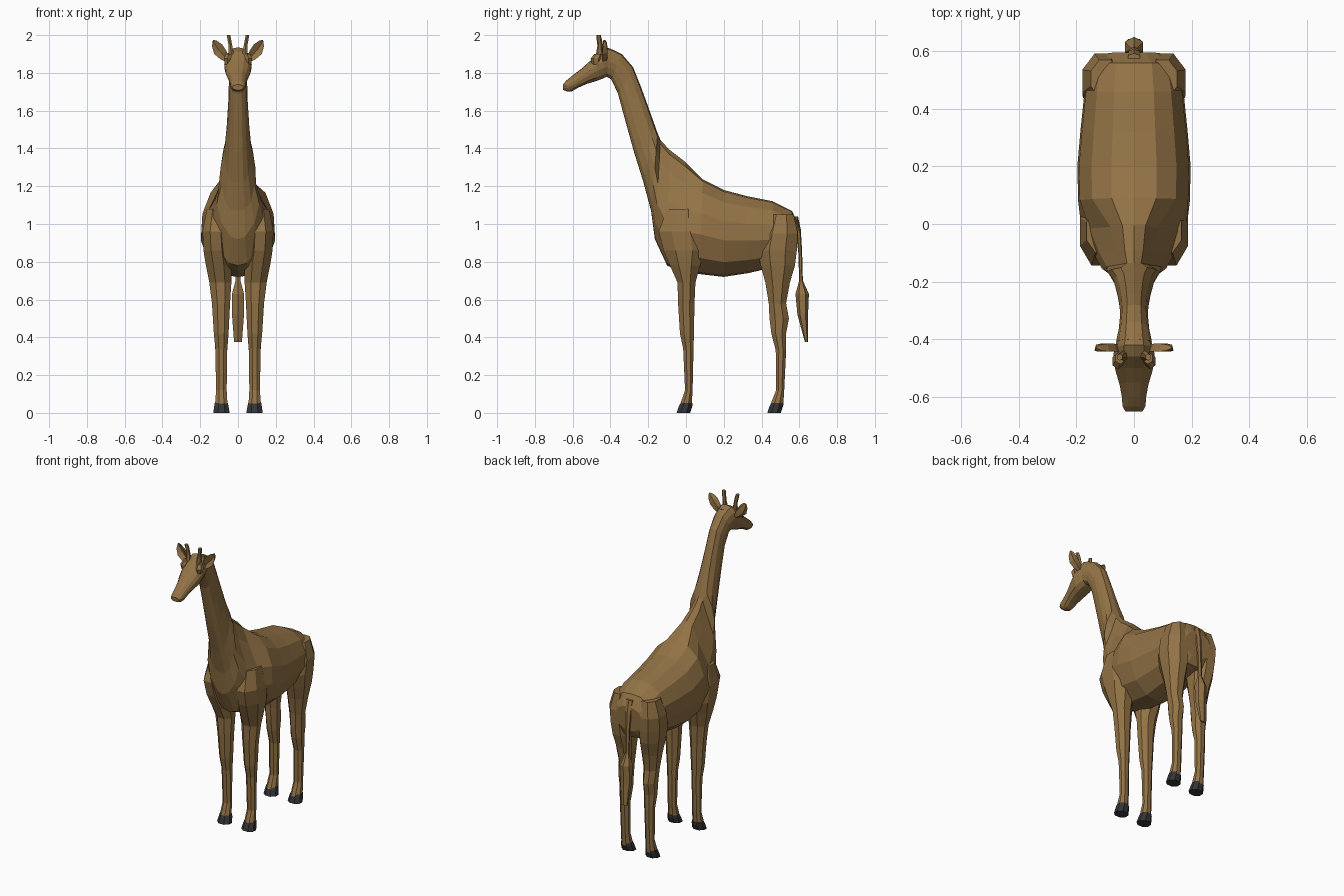
import bpy, bmesh, math
from mathutils import Vector


def material(name, rgb):
    m = bpy.data.materials.new(name)
    m.diffuse_color = (*rgb, 1)
    return m


COAT = material("tan_coat", (0.29, 0.17, 0.06))
HOOF = material("dark_hoof", (0.035, 0.035, 0.04))


def loft(name, rings, mat, mirror=False):
    """Skin a list of equal-length point rings and cap both ends."""
    bm = bmesh.new()
    loops = [[bm.verts.new(p) for p in r] for r in rings]
    n = len(loops[0])
    for a, b in zip(loops, loops[1:]):
        for i in range(n):
            j = (i + 1) % n
            bm.faces.new((a[i], a[j], b[j], b[i]))
    bm.faces.new(loops[0])
    bm.faces.new(loops[-1])
    bmesh.ops.recalc_face_normals(bm, faces=bm.faces)
    me = bpy.data.meshes.new(name)
    bm.to_mesh(me)
    bm.free()
    me.materials.append(mat)
    ob = bpy.data.objects.new(name, me)
    bpy.context.collection.objects.link(ob)
    if mirror:
        ob.modifiers.new("mirror", 'MIRROR')
    return ob


# Half cross-sections from top to bottom: (width fraction, height fraction)
BARREL = [(0, 1), (.4, .98), (.75, .86), (.97, .64), (1, .42), (.78, .17), (.35, .02), (0, 0)]
WITHERS = [(0, 1), (.22, .96), (.45, .80), (.85, .56), (1, .36), (.78, .16), (.32, .02), (0, 0)]
TUBE = [(0, 1), (.5, .96), (.85, .78), (1, .56), (.95, .34), (.75, .12), (.4, .01), (0, 0)]


def section(top_y, top_z, low_y, low_z, w, shape):
    top, low = Vector((0, top_y, top_z)), Vector((0, low_y, low_z))
    right = [low.lerp(top, v) + Vector((u * w, 0, 0)) for u, v in shape]
    left = [Vector((-p.x, p.y, p.z)) for p in right[-2:0:-1]]
    return right + left


def blocks(rows, sides=8):
    """Horizontal rings given as z, x min, x max, y min, y max."""
    out = []
    for z, x0, x1, y0, y1 in rows:
        ring = []
        for i in range(sides):
            a = 2 * math.pi * (i + .5) / sides
            ring.append(((x0 + x1) / 2 + (x1 - x0) / 2 * math.cos(a) * 1.08,
                         (y0 + y1) / 2 + (y1 - y0) / 2 * math.sin(a) * 1.08, z))
        out.append(ring)
    return out


# Body and neck
body = [
    (.597, 1.00, .585, .84, .10, BARREL),
    (.56, 1.07, .56, .79, .155, BARREL),
    (.46, 1.12, .46, .77, .172, BARREL),
    (.32, 1.148, .33, .74, .186, BARREL),
    (.20, 1.18, .20, .72, .197, BARREL),
    (.09, 1.235, .07, .735, .194, BARREL),
    (-.005, 1.33, -.03, .75, .182, WITHERS),
    (-.09, 1.395, -.10, .78, .145, WITHERS),
    (-.135, 1.445, -.165, .92, .112, WITHERS),
    (-.15, 1.48, -.185, 1.07, .092, TUBE),
    (-.168, 1.53, -.225, 1.22, .072, TUBE),
    (-.20, 1.62, -.275, 1.38, .060, TUBE),
    (-.24, 1.73, -.325, 1.56, .051, TUBE),
    (-.28, 1.83, -.36, 1.69, .048, TUBE),
    (-.34, 1.90, -.395, 1.765, .053, TUBE),
    (-.40, 1.928, -.42, 1.78, .062, TUBE),
]
loft("body_and_neck", [section(*r) for r in body], COAT)

# Head with tapering muzzle
head = [
    (-.38, 1.92, -.41, 1.785, .055),
    (-.42, 1.935, -.44, 1.770, .068),
    (-.46, 1.915, -.475, 1.757, .073),
    (-.50, 1.870, -.525, 1.742, .064),
    (-.55, 1.825, -.57, 1.722, .050),
    (-.60, 1.787, -.605, 1.702, .042),
    (-.635, 1.758, -.63, 1.702, .040),
    (-.652, 1.738, -.65, 1.710, .030),
]
loft("head", [section(*r, TUBE) for r in head], COAT)

# Front legs with shoulders
loft("front_leg", blocks([
    (1.08, .06, .165, -.10, .05),
    (.96, .05, .188, -.145, .09),
    (.86, .045, .183, -.12, .10),
    (.78, .035, .170, -.085, .075),
    (.69, .035, .152, -.045, .05),
    (.58, .042, .138, -.042, .045),
    (.42, .05, .128, -.032, .042),
    (.34, .057, .120, -.015, .04),
    (.12, .060, .116, -.005, .035),
    (.04, .055, .122, -.033, .03)]), COAT, True)

# Hind legs with haunches and hocks
loft("hind_leg", blocks([
    (1.05, .05, .15, .44, .57),
    (.95, .035, .180, .40, .592),
    (.86, .03, .178, .38, .587),
    (.78, .03, .168, .395, .577),
    (.69, .035, .152, .42, .55),
    (.58, .045, .135, .438, .53),
    (.50, .047, .13, .442, .545),
    (.42, .05, .126, .452, .53),
    (.33, .057, .120, .475, .53),
    (.12, .060, .116, .477, .52),
    (.04, .055, .122, .445, .515)]), COAT, True)

# Hooves sloping forward
for name, y in (("front_hoof", 0), ("hind_hoof", .48)):
    loft(name, blocks([
        (.052, .054, .124, y - .028, y + .035),
        (.035, .050, .126, y - .038, y + .034),
        (0, .044, .131, y - .05, y + .022)]), HOOF, True)

# Tail and tuft
loft("tail", blocks([
    (1.04, -.022, .022, .565, .592),
    (.97, -.02, .02, .582, .607),
    (.85, -.015, .015, .595, .614),
    (.70, -.014, .014, .600, .618),
    (.63, -.034, .034, .582, .648),
    (.52, -.034, .034, .592, .644),
    (.375, -.022, .022, .630, .646)], 6), COAT)

# Horns with blunt tips
loft("horn", blocks([
    (1.90, .022, .050, -.475, -.440),
    (1.945, .030, .050, -.468, -.444),
    (1.975, .035, .056, -.472, -.446),
    (2.0, .040, .060, -.474, -.452)], 6), COAT, True)

# Leaf-shaped ears, cupped towards the front
ear = []
for x, z, half, thick in ((.052, 1.865, .012, .010), (.078, 1.895, .027, .014),
                          (.105, 1.925, .033, .014), (.125, 1.955, .020, .010),
                          (.132, 1.972, .004, .003)):
    ax = Vector((-.62, 0, .78)) * half
    c = Vector((x, -.43, z))
    d = Vector((0, thick, 0))
    ear.append([c + ax - d, c + d * .2, c - ax - d, c - ax * .6 + d, c + ax * .6 + d])
loft("ear", ear, COAT, True)

# Brow ridges
loft("brow", blocks([
    (1.845, .040, .070, -.495, -.455),
    (1.875, .038, .076, -.503, -.450),
    (1.900, .030, .066, -.485, -.445)], 6), COAT, True)
